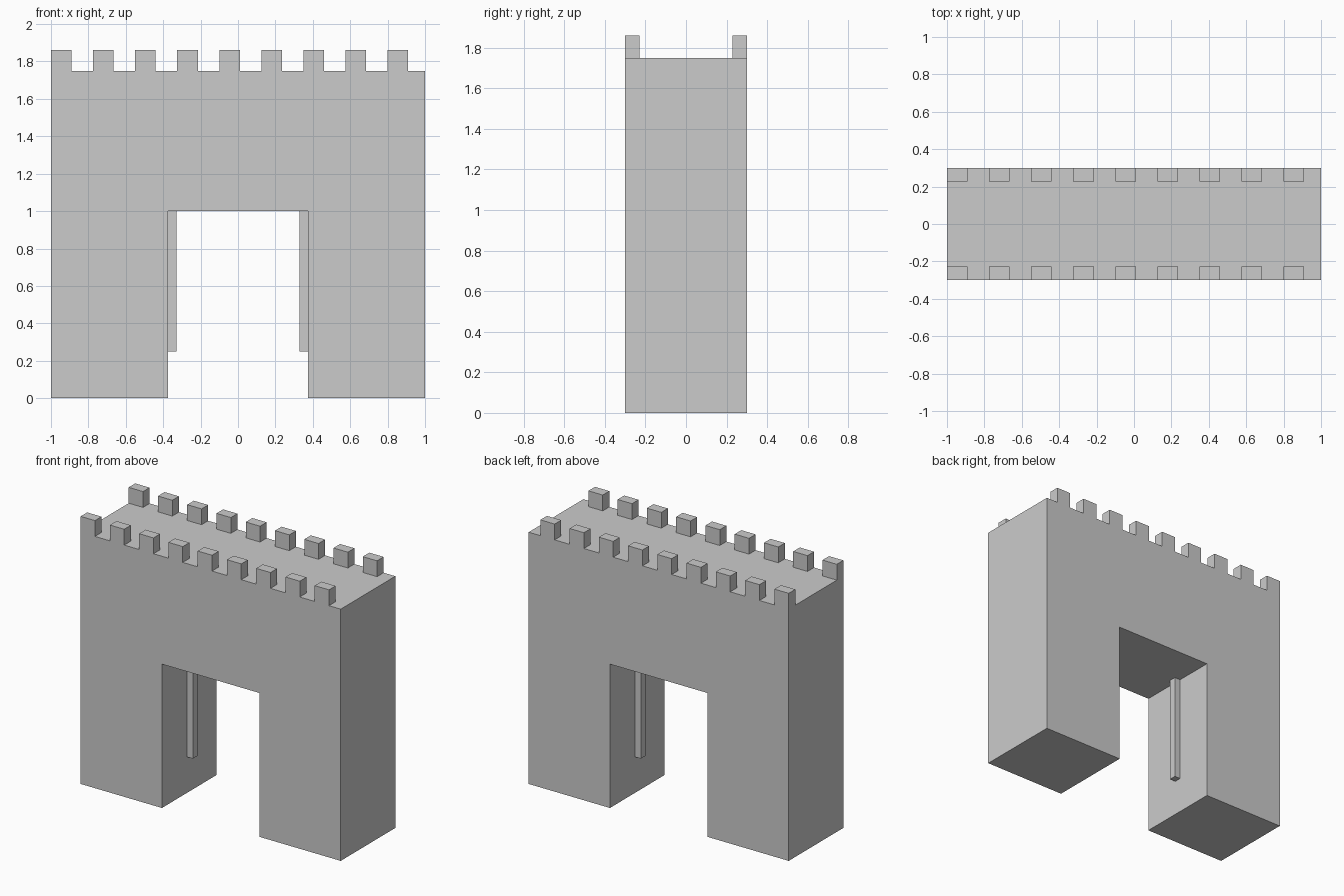
import bpy, bmesh

if "Cube" in bpy.data.objects:
    bpy.data.objects.remove(bpy.data.objects["Cube"])

stone = bpy.data.materials.new("grey_stone")
stone.diffuse_color = (0.6, 0.6, 0.6, 1)
stone.use_nodes = True
stone.node_tree.nodes["Principled BSDF"].inputs["Base Color"].default_value = stone.diffuse_color

HALF_D = 0.3      # half wall depth
WALL_TOP = 1.75
GATE_X, GATE_TOP = 0.375, 1.0


def finish(name, bm):
    bmesh.ops.recalc_face_normals(bm, faces=bm.faces)
    mesh = bpy.data.meshes.new(name)
    bm.to_mesh(mesh)
    bm.free()
    mesh.materials.append(stone)
    obj = bpy.data.objects.new(name, mesh)
    bpy.context.collection.objects.link(obj)
    return obj


def box(name, lo, hi):
    bm = bmesh.new()
    bmesh.ops.create_cube(bm, size=1)
    for v in bm.verts:
        v.co = [lo[i] if v.co[i] < 0 else hi[i] for i in range(3)]
    return finish(name, bm)


# Gate wall: front outline with a square passage, extruded through the depth
outline = [(-1, 0), (-GATE_X, 0), (-GATE_X, GATE_TOP), (GATE_X, GATE_TOP),
           (GATE_X, 0), (1, 0), (1, WALL_TOP), (-1, WALL_TOP)]
bm = bmesh.new()
face = bm.faces.new([bm.verts.new((x, -HALF_D, z)) for x, z in outline])
ext = bmesh.ops.extrude_face_region(bm, geom=[face])
for v in ext["geom"]:
    if isinstance(v, bmesh.types.BMVert):
        v.co.y = HALF_D
finish("gate_wall", bm)

# Battlements along the front and back edges
for side, y0, y1 in (("front", -HALF_D, -0.228), ("back", 0.228, HALF_D)):
    for i in range(9):
        x = -1 + 0.225 * i
        box(f"{side}_merlon_{i + 1}", (x, y0, WALL_TOP), (x + 0.11, y1, 1.86))

# Guide rails hanging from the ceiling on both sides of the passage
for side, x0, x1 in (("left", -GATE_X, -0.33), ("right", 0.33, GATE_X)):
    box(f"{side}_gate_rail", (x0, -0.025, 0.25), (x1, 0.025, GATE_TOP))
